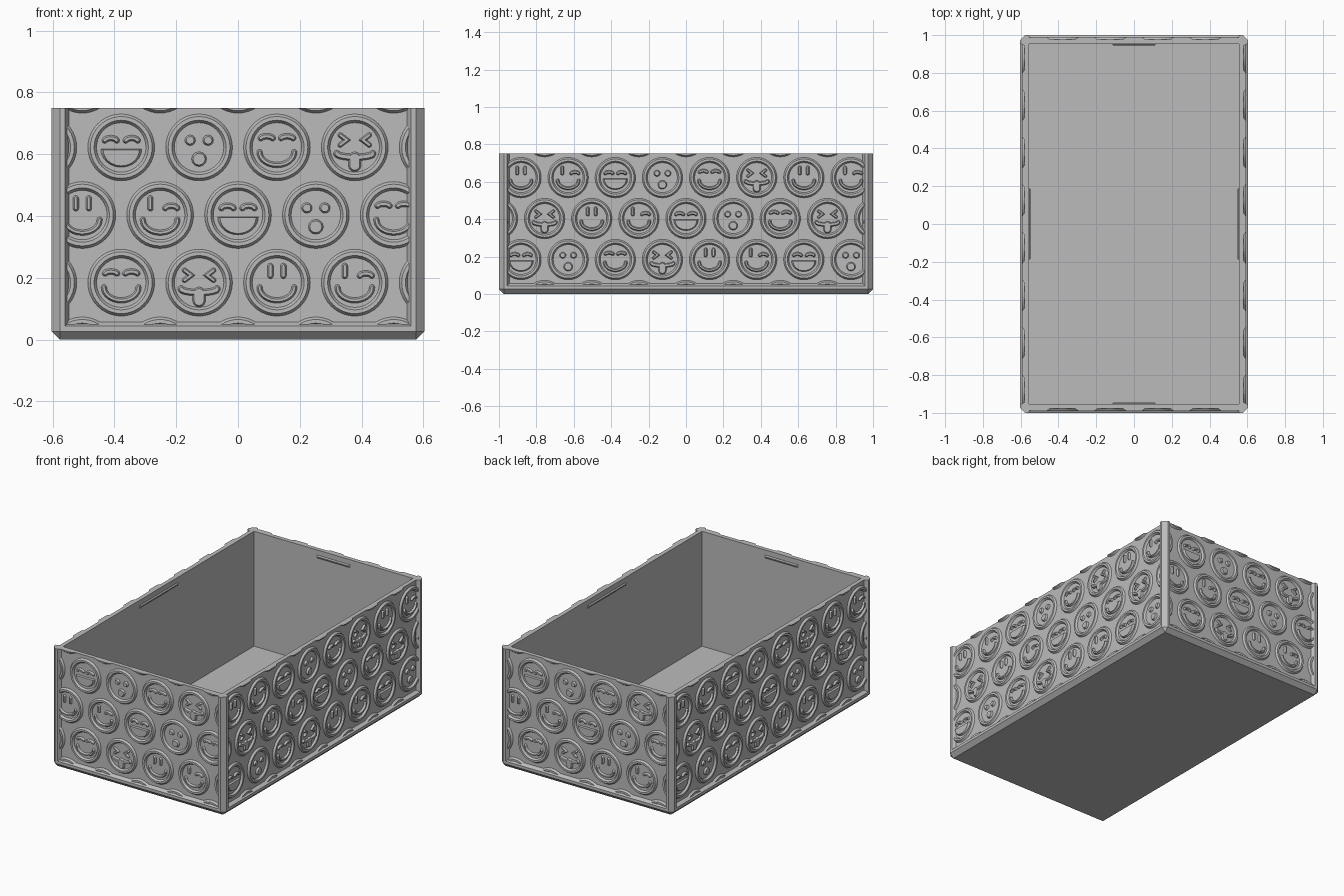
import bpy, bmesh
from math import sin, cos, pi, radians, atan2
from mathutils import Matrix, Vector

if "Cube" in bpy.data.objects:
    bpy.data.objects.remove(bpy.data.objects["Cube"])

HX, HY, H = 0.603, 1.0, 0.75      # outer half sizes and height
RECESS, RISE = 0.022, 0.012       # panel depth, relief height
FLOOR, THICK, CHAMFER = 0.025, 0.048, 0.026
PITCH, ROW = 0.252, 0.219         # face spacing along and between rows

grey = bpy.data.materials.new("plain_grey")
grey.use_nodes = True
grey.diffuse_color = (0.5, 0.5, 0.5, 1)
grey.node_tree.nodes["Principled BSDF"].inputs["Base Color"].default_value = (0.5, 0.5, 0.5, 1)


def finish(bm, name):
    bmesh.ops.recalc_face_normals(bm, faces=bm.faces)
    mesh = bpy.data.meshes.new(name)
    bm.to_mesh(mesh)
    bm.free()
    ob = bpy.data.objects.new(name, mesh)
    mesh.materials.append(grey)
    bpy.context.collection.objects.link(ob)
    return ob


def box(bm, lo, hi):
    size = Vector(hi) - Vector(lo)
    mid = (Vector(hi) + Vector(lo)) / 2
    mat = Matrix.Translation(mid) @ Matrix.Diagonal((*size, 1))
    return bmesh.ops.create_cube(bm, size=1, matrix=mat)["verts"]


def loft(bm, loops, closed=False):
    """Join equal loops of points; cap the ends, or wrap round into a ring."""
    rows = [[bm.verts.new(p) for p in loop] for loop in loops]
    n = len(rows[0])
    pairs = list(zip(rows, rows[1:])) + ([(rows[-1], rows[0])] if closed else [])
    for a, b in pairs:
        for i in range(n):
            bm.faces.new((a[i], a[(i + 1) % n], b[(i + 1) % n], b[i]))
    if not closed:
        bm.faces.new(rows[0])
        bm.faces.new(rows[-1])


def arc(cx, cy, rx, ry, a0, a1, n):
    return [(cx + rx * cos(radians(a0 + (a1 - a0) * i / n)),
             cy + ry * sin(radians(a0 + (a1 - a0) * i / n))) for i in range(n + 1)]


def outline(path, r):
    """Round-ended outline at distance r about an open path."""
    pts = [Vector(p) for p in path]
    out = []
    for side in (pts, pts[::-1]):
        for i, p in enumerate(side):
            d = (side[min(i + 1, len(side) - 1)] - side[max(i - 1, 0)]).normalized()
            scale = 1.0
            if 0 < i < len(side) - 1:
                scale = 1 / max(0.5, abs(d.dot((side[i + 1] - p).normalized())))
            out.append(p + Vector((d.y, -d.x)) * r * scale)
        base = atan2(-d.x, d.y)
        out += [side[-1] + Vector((cos(base + pi * k / 6), sin(base + pi * k / 6))) * r
                for k in range(1, 6)]
    return out


# Relief pieces are drawn in wall space: x along the wall, y up, z outwards
def stroke(bm, at, path, r, bevel=0.005):
    loops = [(r, -0.004), (r, 0), (r - bevel, RISE)]
    loft(bm, [[(at[0] + p.x, at[1] + p.y, z) for p in outline(path, q)] for q, z in loops])


def ring(bm, at, n=40):
    section = [(0.108, -0.004), (0.108, 0), (0.100, RISE), (0.088, RISE), (0.080, 0), (0.080, -0.004)]
    loft(bm, [[(at[0] + r * cos(2 * pi * i / n), at[1] + r * sin(2 * pi * i / n), z)
               for i in range(n)] for r, z in section], closed=True)


def dot(bm, at, x, y, r):
    stroke(bm, at, [(x - 0.0005, y), (x + 0.0005, y)], r)


def arch_eye(bm, at, x, y=0.03, lift=0.01):
    stroke(bm, at, arc(x, y - lift, 0.02, lift, 165, 15, 8), 0.0095)


def tall_eye(bm, at, x):
    stroke(bm, at, [(x, 0.022), (x, 0.054)], 0.0095)


def smile(bm, at):
    stroke(bm, at, arc(0, -0.015, 0.056, 0.042, 180, 360, 16), 0.009)


def laughing(bm, at):
    for x in (-0.034, 0.034):
        arch_eye(bm, at, x)
    loops = [(1, -0.004), (1, 0), (0.88, RISE)]
    mouth = arc(0, 0.022, 0.066, 0.058, 180, 360, 16)
    loft(bm, [[(at[0] + x * s, at[1] - 0.028 + (y - 0.0) * s, z) for x, y in mouth]
              for s, z in loops])


def surprised(bm, at):
    for x in (-0.029, 0.029):
        dot(bm, at, x, 0.023, 0.017)
    dot(bm, at, 0, -0.038, 0.024)


def content(bm, at):
    for x in (-0.033, 0.033):
        arch_eye(bm, at, x, 0.036, 0.008)
    smile(bm, at)


def squinting(bm, at):
    for s in (-1, 1):
        stroke(bm, at, [(s * 0.047, 0.04), (s * 0.026, 0.024), (s * 0.047, 0.008)], 0.008, 0.004)
    stroke(bm, at, arc(0, -0.02, 0.058, 0.012, 180, 360, 12), 0.011)
    stroke(bm, at, [(0, -0.035), (0, -0.058)], 0.021)


def happy(bm, at):
    for x in (-0.021, 0.021):
        tall_eye(bm, at, x)
    smile(bm, at)


def winking(bm, at):
    tall_eye(bm, at, -0.032)
    arch_eye(bm, at, 0.036)
    smile(bm, at)


FACES = [laughing, surprised, content, squinting, happy, winking]

# Box body: outer block with chamfered corners and base
bm = bmesh.new()
box(bm, (-HX, -HY, 0), (HX, HY, H))
edges = [e for e in bm.edges if not all(v.co.z > H / 2 for v in e.verts)]
bmesh.ops.bevel(bm, geom=edges, offset=CHAMFER, segments=1, affect='EDGES')
body = finish(bm, "box_body")


def carve(bm):
    cutter = finish(bm, "cutter")
    cutter.hide_render = True
    mod = body.modifiers.new("carve", 'BOOLEAN')
    mod.operation, mod.solver, mod.object = 'DIFFERENCE', 'EXACT', cutter
    bpy.context.view_layer.objects.active = body
    bpy.ops.object.modifier_apply(modifier=mod.name)
    bpy.data.objects.remove(cutter)


# Hollow inside
bm = bmesh.new()
box(bm, (THICK - HX, THICK - HY, FLOOR), (HX - THICK, HY - THICK, H + 0.1))
carve(bm)

walls = [("front", 0, HX, HY), ("right", 1, HY, HX), ("back", 2, HX, HY), ("left", 3, HY, HX)]
for name, turn, half, dist in walls:
    rot = Matrix.Rotation(turn * pi / 2, 4, 'Z')
    to_wall = rot @ Matrix.Translation((0, RECESS - dist, 0)) @ Matrix.Rotation(pi / 2, 4, 'X')

    # Recessed panel with sloping edges, open at the top
    bm = bmesh.new()
    loops = []
    for z, inset in ((0, 0.056), (RECESS + 0.01, 0.038)):
        w = half - inset
        loops.append([(-w, inset, z), (w, inset, z), (w, H + 0.1, z), (-w, H + 0.1, z)])
    loft(bm, loops)
    bm.transform(to_wall)
    carve(bm)

    # Rows of raised round faces, trimmed to the panel
    bm = bmesh.new()
    for row in range(-1, 4):
        shift = 0 if row % 2 else 0.5
        for i in range(-5, 5):
            if row % 2 and i == -5:
                continue
            at = ((i + shift) * PITCH, 0.184 + row * ROW)
            if abs(at[0]) > half + 0.06:
                continue
            ring(bm, at)
            if 0 <= row <= 2:
                FACES[(i + {0: 4, 1: 0, 2: 2}[row]) % 6](bm, at)
    side = half - 0.045
    for co, no in (((0, H, 0), (0, 1, 0)), ((0, 0.045, 0), (0, -1, 0)),
                   ((side, 0, 0), (1, 0, 0)), ((-side, 0, 0), (-1, 0, 0))):
        cut = bmesh.ops.bisect_plane(bm, geom=bm.verts[:] + bm.edges[:] + bm.faces[:],
                                     plane_co=co, plane_no=no, clear_outer=True)
        rim = [g for g in cut["geom_cut"] if isinstance(g, bmesh.types.BMEdge)]
        bmesh.ops.holes_fill(bm, edges=rim, sides=0)
    bm.transform(to_wall)
    finish(bm, name + "_face_relief")

    # Small catch ridge inside the wall, near the rim
    bm = bmesh.new()
    reach = half * 0.19
    inner = THICK - dist
    box(bm, (-reach, inner - 0.004, 0.7), (reach, inner + 0.007, 0.718))
    bmesh.ops.bevel(bm, geom=[e for e in bm.edges if all(v.co.y > inner for v in e.verts)],
                    offset=0.006, segments=1, affect='EDGES')
    bm.transform(rot)
    finish(bm, name + "_catch_ridge")
